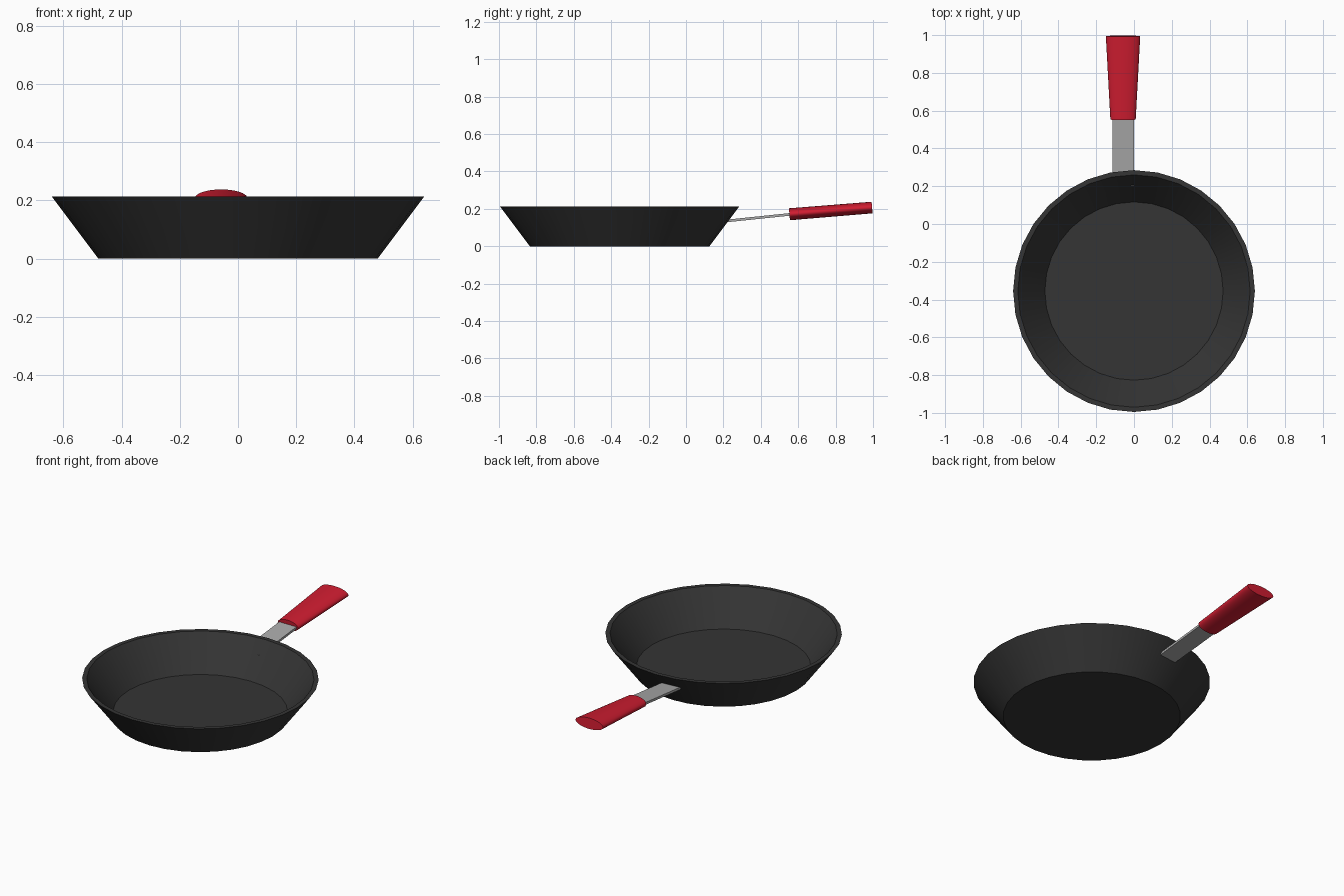
import bpy, bmesh, math
from mathutils import Vector

if "Cube" in bpy.data.objects:
    bpy.data.objects.remove(bpy.data.objects["Cube"])


def material(name, color):
    m = bpy.data.materials.new(name)
    m.diffuse_color = (*color, 1)
    m.use_nodes = True
    m.node_tree.nodes["Principled BSDF"].inputs["Base Color"].default_value = m.diffuse_color
    return m


def loft(name, rings, mat):
    """Skin a list of closed rings and cap both ends."""
    bm = bmesh.new()
    loops = [[bm.verts.new(p) for p in ring] for ring in rings]
    n = len(loops[0])
    for a, b in zip(loops, loops[1:]):
        for i in range(n):
            j = (i + 1) % n
            bm.faces.new((a[i], a[j], b[j], b[i]))
    bm.faces.new(loops[0][::-1])
    bm.faces.new(loops[-1])
    bmesh.ops.recalc_face_normals(bm, faces=bm.faces)
    me = bpy.data.meshes.new(name)
    bm.to_mesh(me)
    bm.free()
    me.materials.append(mat)
    ob = bpy.data.objects.new(name, me)
    bpy.context.collection.objects.link(ob)
    bpy.ops.object.select_all(action='DESELECT')
    ob.select_set(True)
    bpy.context.view_layer.objects.active = ob
    bpy.ops.object.shade_smooth_by_angle(angle=math.radians(30))
    return ob


def ellipse(center, rx, rz, tilt, n=32):
    """Upright ellipse facing y, leaned back by tilt."""
    c = Vector(center)
    up = Vector((0, -math.sin(tilt), math.cos(tilt)))
    return [c + Vector((rx * math.cos(t), 0, 0)) + up * rz * math.sin(t)
            for t in (2 * math.pi * i / n for i in range(n))]


black = material("black_iron", (0.035, 0.035, 0.035))
steel = material("steel", (0.4, 0.4, 0.4))
red = material("red_grip", (0.62, 0.012, 0.03))

# pan bowl: outer base, outer rim, inner rim, inner floor
PAN_Y, SIDES = -0.355, 32
profile = [(0.48, 0.0), (0.64, 0.213), (0.615, 0.213), (0.472, 0.02)]
loft("pan_bowl", [[(r * math.cos(2 * math.pi * i / SIDES),
                    PAN_Y + r * math.sin(2 * math.pi * i / SIDES), z)
                   for i in range(SIDES)] for r, z in profile], black)

# flat steel strip from the pan wall into the grip
X = -0.058
loft("handle_strip", [[(X + sx * 0.057, y, z + sz * 0.007)
                       for sx, sz in ((-1, -1), (1, -1), (1, 1), (-1, 1))]
                      for y, z in ((0.205, 0.134), (0.58, 0.173))], steel)

# flaring elliptical grip
TILT = math.radians(4.7)
loft("handle_grip", [ellipse((X, 0.553, 0.171), 0.067, 0.032, TILT),
                     ellipse((X, 0.995, 0.207), 0.091, 0.031, TILT)], red)
